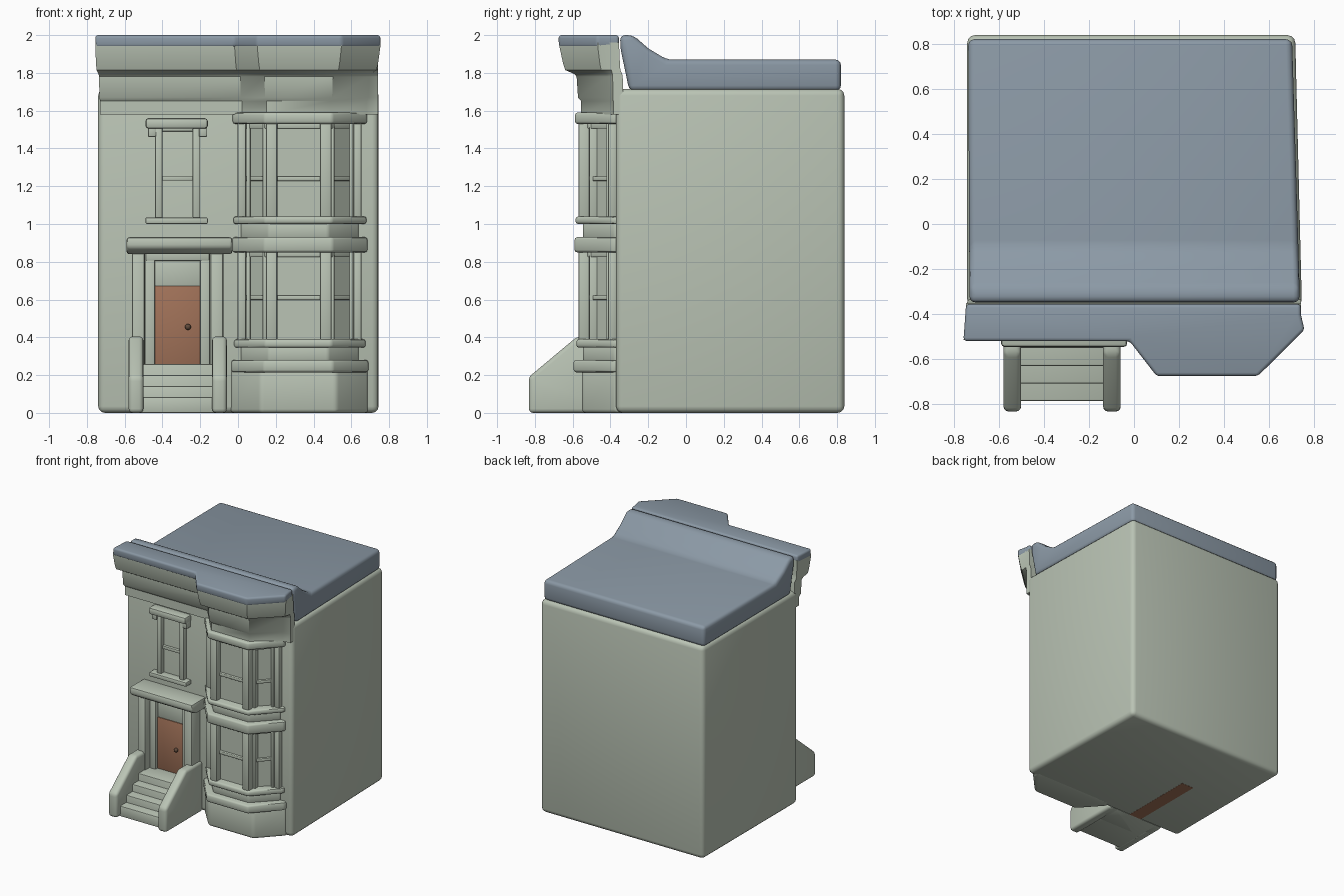
import bpy, bmesh, math
from mathutils import Vector

if "Cube" in bpy.data.objects:
    bpy.data.objects.remove(bpy.data.objects["Cube"])


def material(name, rgb):
    m = bpy.data.materials.new(name)
    m.diffuse_color = (*rgb, 1)
    m.use_nodes = True
    m.node_tree.nodes["Principled BSDF"].inputs["Base Color"].default_value = m.diffuse_color
    return m


SAGE = material("sage_wall", (0.49, 0.55, 0.46))
SLATE = material("slate_roof", (0.26, 0.32, 0.38))
WOOD = material("brown_door", (0.36, 0.17, 0.10))
DARK = material("dark_knob", (0.12, 0.07, 0.045))


def finish(name, bm, mat, bevel=0.0, seg=2):
    bmesh.ops.recalc_face_normals(bm, faces=bm.faces)
    if bevel:
        edges = [e for e in bm.edges if e.calc_face_angle(0) > math.radians(28)]
        bmesh.ops.bevel(bm, geom=edges, offset=bevel, segments=seg, profile=0.5,
                        affect='EDGES', clamp_overlap=True)
    me = bpy.data.meshes.new(name)
    bm.to_mesh(me)
    bm.free()
    me.materials.append(mat)
    ob = bpy.data.objects.new(name, me)
    bpy.context.collection.objects.link(ob)
    bpy.ops.object.select_all(action='DESELECT')
    ob.select_set(True)
    bpy.context.view_layer.objects.active = ob
    bpy.ops.object.shade_smooth_by_angle(angle=math.radians(40))
    return ob


def loft(name, rings, mat, bevel=0.0, seg=2):
    """Skin a stack of equal-length rings and cap both ends."""
    bm = bmesh.new()
    vs = [[bm.verts.new(p) for p in r] for r in rings]
    n = len(vs[0])
    for a, b in zip(vs, vs[1:]):
        for i in range(n):
            j = (i + 1) % n
            bm.faces.new((a[i], a[j], b[j], b[i]))
    bm.faces.new(vs[0])
    bm.faces.new(vs[-1])
    return finish(name, bm, mat, bevel, seg)


def slab(name, pts, z0, z1, mat=SAGE, bevel=0.0, seg=2):
    return loft(name, [[(x, y, z) for x, y in pts] for z in (z0, z1)], mat, bevel, seg)


def side_profile(name, pts, x0, x1, mat=SAGE, bevel=0.0, seg=2):
    return loft(name, [[(x, y, z) for y, z in pts] for x in (x0, x1)], mat, bevel, seg)


def box(name, x0, x1, y0, y1, z0, z1, mat=SAGE, bevel=0.008):
    return slab(name, [(x0, y0), (x1, y0), (x1, y1), (x0, y1)], z0, z1, mat, bevel)


# Main block, slightly narrower at the back right
slab("house_body", [(-0.74, -0.37), (0.745, -0.37), (0.715, 0.838), (-0.74, 0.838)],
     0, 1.715, SAGE, 0.035, 3)
box("underside_strip", -0.36, -0.25, -0.35, 0.27, -0.001, 0.004, WOOD, 0)

# Roof with raised front edge
roof = [(0.82, 1.705), (0.82, 1.87), (-0.10, 1.87), (-0.20, 1.93), (-0.28, 2.0),
        (-0.35, 2.0), (-0.345, 1.92), (-0.30, 1.705)]
loft("roof", [[(x + (dx * (0.3 + y) if y > -0.3 else 0), y, z) for y, z in roof]
              for x, dx in ((-0.73, -0.005), (0.735, -0.03))], SLATE, 0.028, 3)

# Cornice: blend from wall outline to full overhang
INNER = [(-0.73, -0.40), (0.02, -0.40), (0.15, -0.555), (0.49, -0.555), (0.68, -0.40),
         (0.74, -0.385), (0.74, -0.33), (-0.73, -0.33)]
OUTER = [(-0.757, -0.52), (-0.02, -0.52), (0.10, -0.675), (0.55, -0.675), (0.757, -0.47),
         (0.74, -0.40), (0.74, -0.355), (-0.745, -0.355)]


def cornice_ring(t, z):
    return [(*Vector(a).lerp(Vector(b), t), z) for a, b in zip(INNER, OUTER)]


loft("cornice", [cornice_ring(t, z) for t, z in
                 ((0, 1.58), (0, 1.65), (0.14, 1.67), (0.2, 1.78), (0.32, 1.795),
                  (0.7, 1.815), (0.8, 1.85), (0.95, 1.935), (0.95, 1.96))], SAGE)
loft("cornice_cap", [cornice_ring(t, z) for t, z in ((0.98, 1.935), (1, 2.0))],
     SLATE, 0.016, 3)


# Bay window: nested outlines, d grows the outline outward
def bay(d):
    return [(0.02 - d, -0.30), (0.02 - d, -0.375 - 0.3 * d), (0.165 - 0.5 * d, -0.54 - d),
            (0.475 + 0.5 * d, -0.54 - d), (0.635 + d, -0.375 - 0.3 * d), (0.635 + d, -0.30)]


slab("bay_core", bay(-0.025), 0.2, 1.62)
slab("bay_base", [(-0.04, -0.30), (-0.04, -0.37), (0.12, -0.55), (0.52, -0.55),
                  (0.69, -0.37), (0.69, -0.30)], 0, 0.235, SAGE, 0.02, 3)
for name, d, z0, z1 in (("bay_base_rail", 0.055, 0.215, 0.28), ("bay_apron_low", 0.005, 0.27, 0.36),
                        ("bay_sill_low", 0.04, 0.345, 0.39), ("bay_head_low", 0.05, 0.85, 0.93),
                        ("bay_apron_high", 0.005, 0.92, 1.01), ("bay_sill_high", 0.045, 1.0, 1.04),
                        ("bay_head_high", 0.048, 1.53, 1.59)):
    slab(name, bay(d), z0, z1, SAGE, 0.013)
for level, z0, z1, zm in (("low", 0.38, 0.86, 0.61), ("high", 1.03, 1.54, 1.24)):
    slab("bay_mid_rail_" + level, bay(-0.007), zm - 0.012, zm + 0.012, SAGE, 0.004)
    # posts at the corners and against the wall
    for i, (x, y, r) in enumerate(((0.02, -0.39, 0.022), (0.178, -0.54, 0.03),
                                   (0.464, -0.54, 0.03), (0.632, -0.39, 0.022))):
        box(f"bay_post_{level}_{i}", x - r, x + r, y - r, y + r, z0, z1, SAGE, 0.01)
    # slim jambs and top strips framing each pane
    for i, (x, y) in enumerate(((0.055, -0.41), (0.14, -0.50), (0.50, -0.50), (0.60, -0.41))):
        box(f"bay_jamb_{level}_{i}", x - 0.01, x + 0.01, y - 0.012, y + 0.03, z0, z1, SAGE, 0.004)
    slab("bay_top_strip_" + level, bay(0.0), z1 - 0.035, z1, SAGE, 0.004)

# Upper left window
box("window_lintel", -0.49, -0.16, -0.445, -0.35, 1.505, 1.56, SAGE, 0.015)
for x in (-0.455, -0.185):
    box("window_bracket", x - 0.022, x + 0.022, -0.42, -0.35, 1.46, 1.52)
box("window_sill", -0.49, -0.16, -0.435, -0.35, 1.0, 1.035)
for x in (-0.42, -0.22):
    box("window_jamb", x - 0.02, x + 0.02, -0.41, -0.35, 1.03, 1.51)
box("window_mid_rail", -0.41, -0.23, -0.392, -0.35, 1.23, 1.255, SAGE, 0.004)
box("window_top_rail", -0.41, -0.23, -0.392, -0.35, 1.49, 1.515, SAGE, 0.004)

# Doorway
box("door", -0.44, -0.20, -0.398, -0.35, 0.255, 0.672, WOOD, 0.003)
box("transom", -0.44, -0.20, -0.395, -0.35, 0.672, 0.82, SAGE, 0.003)
for x in (-0.465, -0.175):
    box("door_jamb", x - 0.026, x + 0.026, -0.425, -0.35, 0.24, 0.86)
box("door_head", -0.49, -0.15, -0.43, -0.35, 0.805, 0.87)
for x in (-0.527, -0.112):
    box("door_pilaster", x - 0.034, x + 0.034, -0.48, -0.35, 0.0, 0.87, SAGE, 0.012)
side_profile("door_hood", [(-0.35, 0.84), (-0.49, 0.84), (-0.545, 0.875), (-0.545, 0.93),
                           (-0.35, 0.93)], -0.59, -0.03, SAGE, 0.015)
bm = bmesh.new()
bmesh.ops.create_uvsphere(bm, u_segments=12, v_segments=8, radius=0.016)
bmesh.ops.translate(bm, verts=bm.verts, vec=(-0.265, -0.411, 0.455))
finish("door_knob", bm, DARK)

# Front steps and cheek walls
for i in range(4):
    z = 0.085 + 0.058 * i
    box(f"step_{i}", -0.52, -0.12, -0.785 + 0.078 * i, -0.35, 0, z, SAGE, 0.008)
for side, x in (("left", -0.54), ("right", -0.098)):
    side_profile("stair_wall_" + side, [(-0.832, 0), (-0.832, 0.19), (-0.575, 0.405),
                                        (-0.36, 0.405), (-0.36, 0)],
                 x - 0.039, x + 0.039, SAGE, 0.022, 3)
